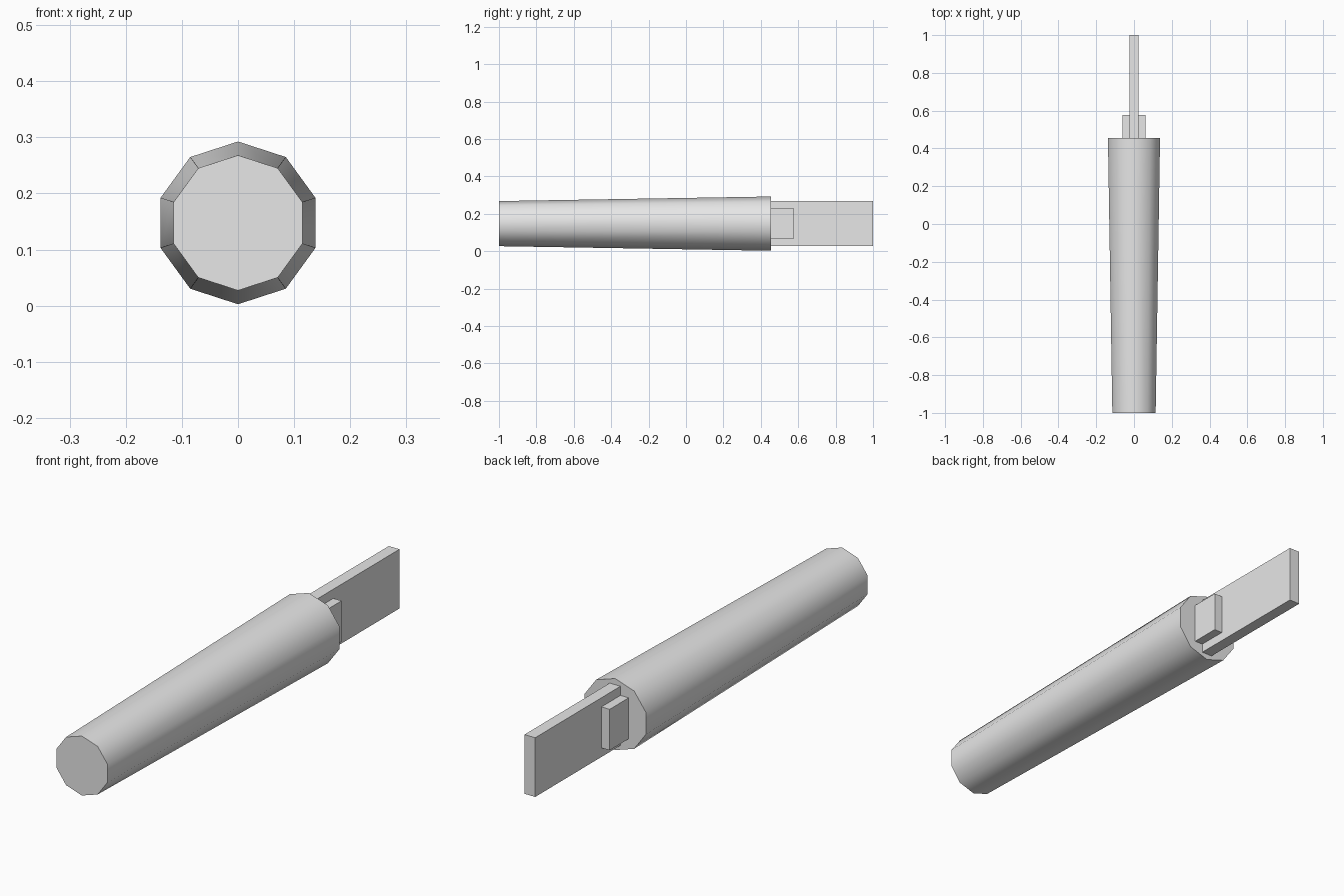
import bpy
import math

if "Cube" in bpy.data.objects:
    bpy.data.objects.remove(bpy.data.objects["Cube"])

ZC = 0.1475  # height of the long axis

grey = bpy.data.materials.new("light grey")
grey.diffuse_color = (0.8, 0.8, 0.8, 1)
grey.use_nodes = True
grey.node_tree.nodes["Principled BSDF"].inputs["Base Color"].default_value = grey.diffuse_color


def finish(obj, name):
    obj.name = name
    obj.data.materials.append(grey)


def block(name, half_x, y0, y1, half_z):
    bpy.ops.mesh.primitive_cube_add(size=1, location=(0, (y0 + y1) / 2, ZC))
    obj = bpy.context.object
    obj.scale = (2 * half_x, y1 - y0, 2 * half_z)
    bpy.ops.object.transform_apply(location=False, rotation=False, scale=True)
    finish(obj, name)


# Tapered ten-sided handle, wide end towards the blade
Y0, Y1 = -1.0, 0.454
bpy.ops.mesh.primitive_cone_add(vertices=10, radius1=0.1205, radius2=0.145,
                                depth=Y1 - Y0, location=(0, (Y0 + Y1) / 2, ZC),
                                rotation=(-math.pi / 2, 0, 0))
bpy.ops.object.transform_apply(location=False, rotation=True, scale=False)
handle = bpy.context.object
finish(handle, "handle")
bpy.ops.object.shade_smooth_by_angle(angle=math.radians(50))

# Collar block and flat blade, both seated in the handle end
block("collar", 0.061, 0.43, 0.576, 0.083)
block("blade", 0.024, 0.43, 1.0, 0.12)
